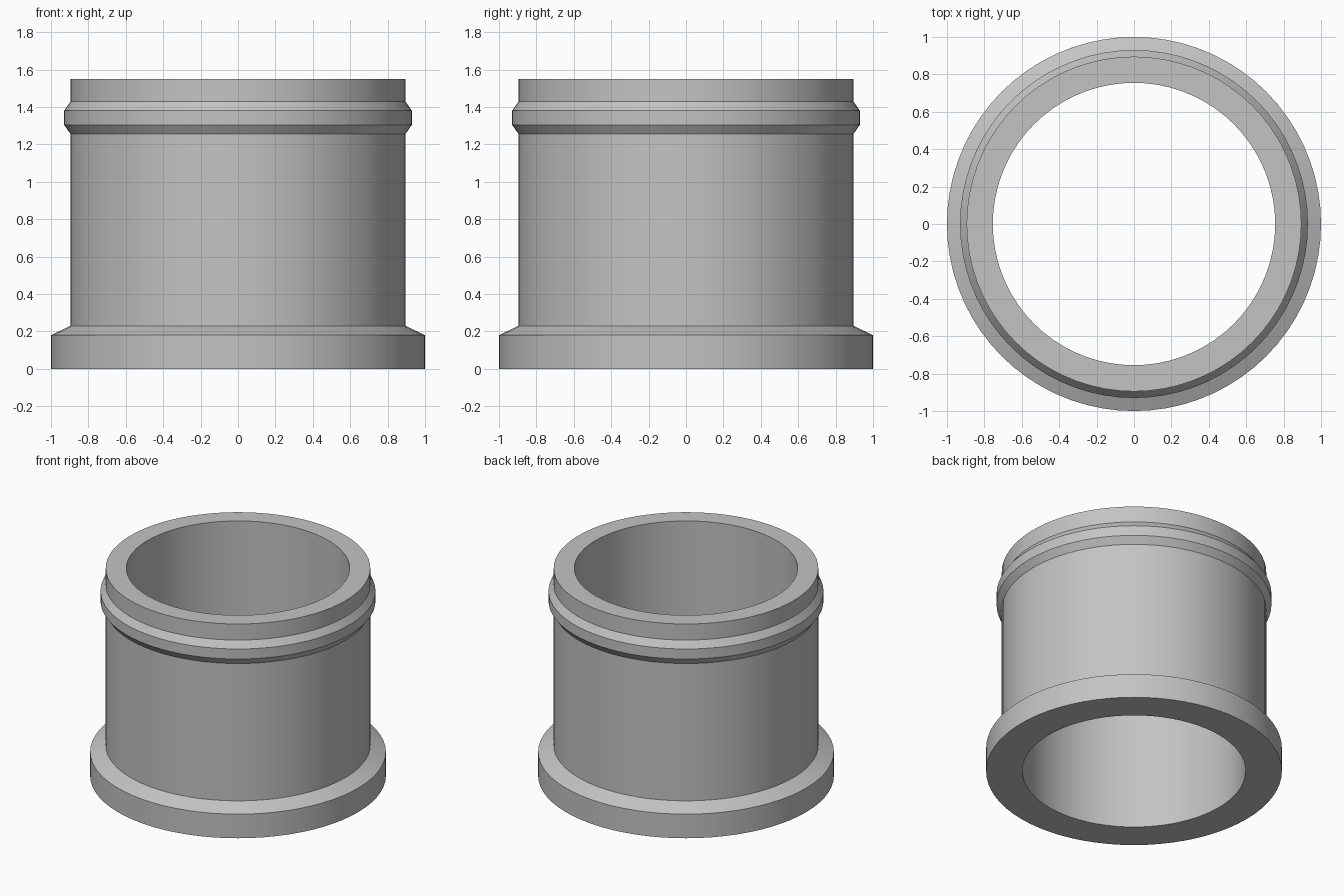
import bpy
import bmesh
from math import cos, sin, tau, radians

SEGMENTS = 72

cube = bpy.data.objects.get("Cube")
if cube:
    bpy.data.objects.remove(cube, do_unlink=True)


def make_material(name, colour):
    mat = bpy.data.materials.new(name)
    mat.use_nodes = True
    mat.diffuse_color = colour
    mat.node_tree.nodes["Principled BSDF"].inputs["Base Color"].default_value = colour
    return mat


def lathe(name, profile, mat):
    """Spin a closed (radius, height) profile around the z axis."""
    bm = bmesh.new()
    rings = []
    for i in range(SEGMENTS):
        a = tau * i / SEGMENTS
        rings.append([bm.verts.new((r * cos(a), r * sin(a), z)) for r, z in profile])
    for i, ring in enumerate(rings):
        after = rings[(i + 1) % SEGMENTS]
        for j in range(len(profile)):
            k = (j + 1) % len(profile)
            bm.faces.new((ring[j], after[j], after[k], ring[k]))
    bmesh.ops.recalc_face_normals(bm, faces=bm.faces)
    mesh = bpy.data.meshes.new(name)
    bm.to_mesh(mesh)
    bm.free()
    mesh.materials.append(mat)
    obj = bpy.data.objects.new(name, mesh)
    bpy.context.collection.objects.link(obj)
    bpy.ops.object.select_all(action="DESELECT")
    obj.select_set(True)
    bpy.context.view_layer.objects.active = obj
    bpy.ops.object.shade_smooth_by_angle(angle=radians(20))
    return obj


grey = make_material("plain grey", (0.55, 0.55, 0.55, 1))

# Dimensions of the hollow sleeve
bore, body, collar, flange = 0.755, 0.895, 0.93, 1.0
height = 1.55

# One continuous wall: base flange, straight body, raised collar, rim and bore
lathe("flanged_sleeve", [
    (bore, 0), (flange, 0), (flange, 0.18), (body, 0.23),
    (body, 1.255), (collar, 1.305), (collar, 1.38), (body, 1.43),
    (body, height), (bore, height),
], grey)
